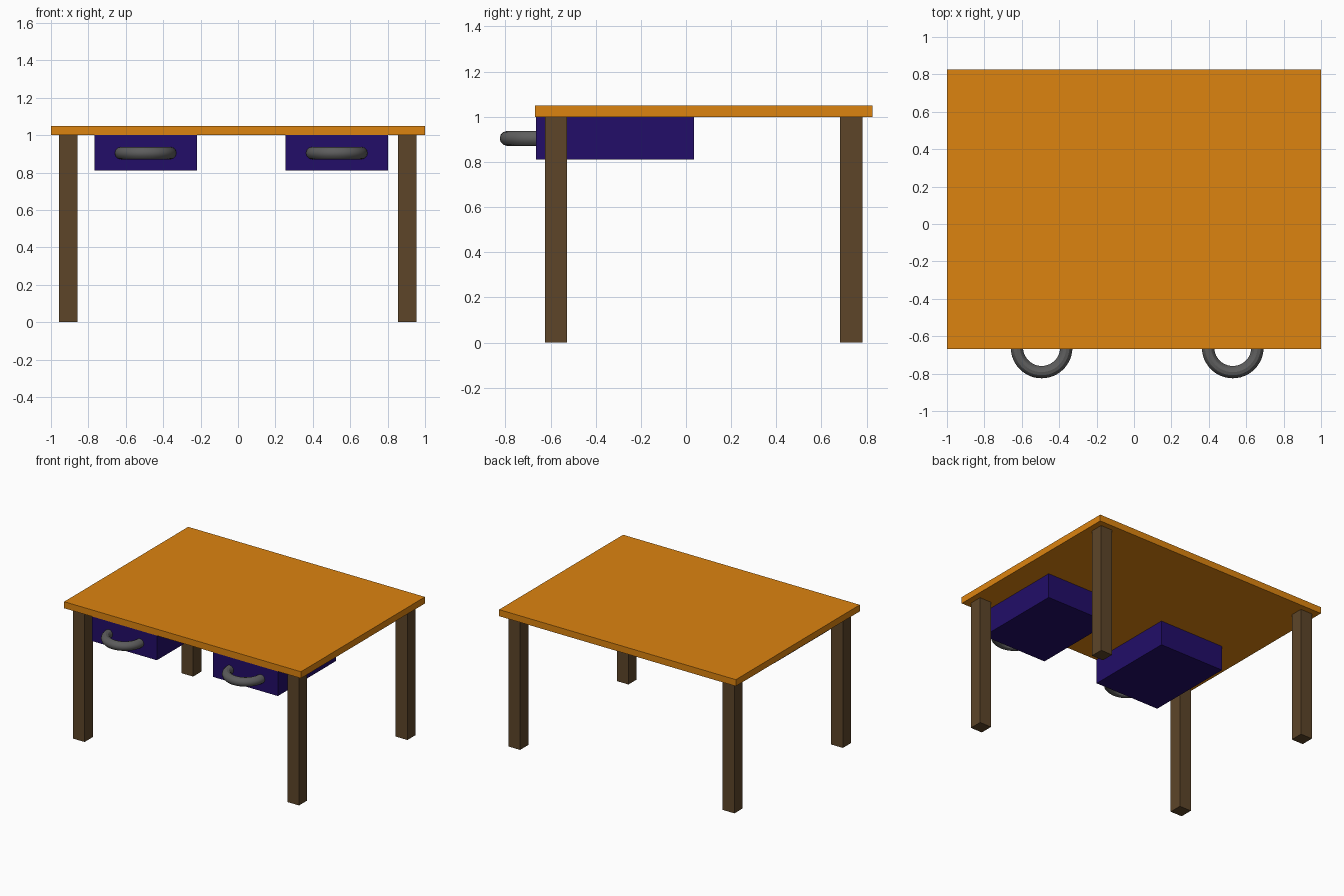
import bpy

if "Cube" in bpy.data.objects:
    bpy.data.objects.remove(bpy.data.objects["Cube"])


def material(name, rgb):
    m = bpy.data.materials.new(name)
    m.diffuse_color = (*rgb, 1.0)
    m.use_nodes = True
    m.node_tree.nodes["Principled BSDF"].inputs["Base Color"].default_value = m.diffuse_color
    return m


ORANGE = material("orange_wood", (0.72, 0.23, 0.005))
BROWN = material("brown_wood", (0.11, 0.06, 0.022))
PURPLE = material("purple_paint", (0.016, 0.004, 0.14))
GREY = material("dark_metal", (0.11, 0.11, 0.11))


def box(name, center, size, mat):
    bpy.ops.mesh.primitive_cube_add(size=1, location=center)
    ob = bpy.context.object
    ob.name = name
    ob.scale = size
    bpy.ops.object.transform_apply(location=False, rotation=False, scale=True)
    ob.data.materials.append(mat)
    return ob


# Table top
box("table_top", (0, 0.079, 1.025), (2.0, 1.496, 0.05), ORANGE)

# Four square legs
for side, x in (("left", -0.907), ("right", 0.904)):
    for end, y in (("front", -0.576), ("back", 0.732)):
        box(f"{end}_{side}_leg", (x, y, 0.5), (0.099, 0.099, 1.0), BROWN)

# Two drawers, each with a ring handle half sunk into its front
for side, x in (("left", -0.494), ("right", 0.528)):
    box(f"{side}_drawer", (x, -0.315, 0.905), (0.549, 0.70, 0.19), PURPLE)
    bpy.ops.mesh.primitive_torus_add(
        location=(x, -0.66, 0.904), major_radius=0.132, minor_radius=0.033,
        major_segments=48, minor_segments=12)
    handle = bpy.context.object
    handle.name = f"{side}_drawer_handle"
    handle.data.materials.append(GREY)
    bpy.ops.object.shade_smooth_by_angle()
